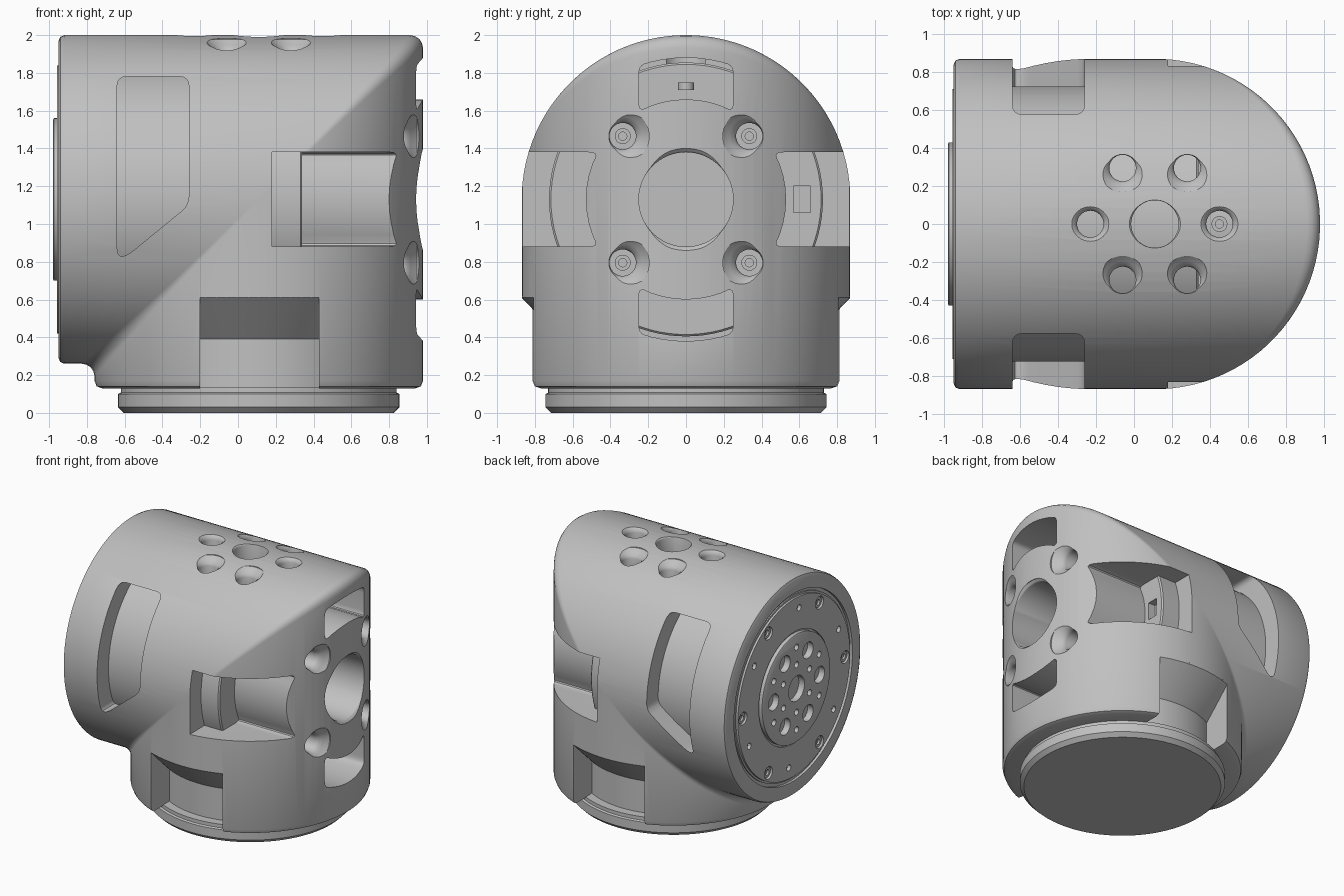
import bpy, bmesh
from math import sin, cos, pi, sqrt
from mathutils import Vector

default = bpy.data.objects.get("Cube")
if default:
    bpy.data.objects.remove(default, do_unlink=True)

R, CX, CZ = 0.87, 0.11, 1.13      # tube radius, upright axis x, level axis z
SEG = 96

grey = bpy.data.materials.new("light_grey")
grey.use_nodes = True
grey.diffuse_color = (0.53, 0.53, 0.53, 1)
grey.node_tree.nodes["Principled BSDF"].inputs["Base Color"].default_value = (0.53, 0.53, 0.53, 1)


def finish(name, bm):
    bmesh.ops.recalc_face_normals(bm, faces=bm.faces[:])
    mesh = bpy.data.meshes.new(name)
    bm.to_mesh(mesh)
    bm.free()
    mesh.materials.append(grey)
    obj = bpy.data.objects.new(name, mesh)
    bpy.context.collection.objects.link(obj)
    return obj


def loft(name, rings):
    """Closed skin through equal rings, capped at both ends."""
    bm = bmesh.new()
    loops = [[bm.verts.new(p) for p in ring] for ring in rings]
    n = len(loops[0])
    for a, b in zip(loops, loops[1:]):
        for i in range(n):
            j = (i + 1) % n
            bm.faces.new((a[i], a[j], b[j], b[i]))
    bm.faces.new(loops[0])
    bm.faces.new(loops[-1])
    return finish(name, bm)


def along_x(y=0, z=CZ):
    return lambda a, b, h: Vector((h, y + a, z + b))


def along_z(x=CX, y=0):
    return lambda a, b, h: Vector((x + a, y + b, h))


def lathe(name, profile, place, n=SEG):
    turns = [2 * pi * i / n for i in range(n)]
    return loft(name, [[place(r * cos(t), r * sin(t), h) for t in turns]
                       for r, h in profile])


def rounded(points, r, steps=4):
    """Outline with each sharp corner replaced by a short curve."""
    out = []
    for i, p in enumerate(points):
        p = Vector(p)
        a, b = Vector(points[i - 1]) - p, Vector(points[(i + 1) % len(points)]) - p
        if a.angle(b) > 2.7:
            out.append(p)
            continue
        a, b = (v.normalized() * min(r, v.length * 0.45) for v in (a, b))
        for k in range(steps + 1):
            t = k / steps
            out.append(p + a * (1 - t) ** 2 + b * t ** 2)
    return out


def prism(name, points, place, lo, hi):
    return loft(name, [[place(u, v, w) for u, v in points] for w in (lo, hi)])


def cut(target, cutter):
    """Subtract the cutter; a cut that would swallow the part is dropped."""
    before = target.data.copy()
    mod = target.modifiers.new("cut", 'BOOLEAN')
    mod.operation, mod.solver, mod.object = 'DIFFERENCE', 'EXACT', cutter
    bpy.context.view_layer.objects.active = target
    bpy.ops.object.modifier_apply(modifier=mod.name)
    if len(target.data.polygons) < len(before.polygons) / 2:
        target.data = before
    bpy.data.objects.remove(cutter, do_unlink=True)


def hole(target, place, r, floor, mouth, flare, n=32):
    """Round hole whose mouth flares softly."""
    cut(target, lathe("hole_cutter", [
        (r, floor), (r, mouth - flare * 1.3), (r + flare * 0.3, mouth - flare * 0.5),
        (r + flare, mouth), (r + flare * 2, mouth + flare), (r + flare * 2, mouth + 0.2)],
        place, n))


def surface(y):
    return sqrt(R * R - y * y)


# Housing: mitred elbow of two equal tubes, softened along the mitre
angles = [2 * pi * (i + 0.5) / SEG for i in range(SEG)]


def level_ring(r, x):
    return [(x, r * cos(t), CZ + r * sin(t)) for t in angles]


def upright_ring(r, z):
    return [(CX + r * sin(t), r * cos(t), z) for t in angles]


def mitre_ring(back, down):
    ring = []
    for t in angles:
        d = R * sin(t)
        e = 0.008 + 0.06 * sin(t) ** 2
        ring.append((CX + d - back * e, R * cos(t), CZ + d - down * e))
    return ring


housing = loft("elbow_housing", [
    level_ring(R - 0.03, -0.95), level_ring(R - 0.009, -0.941), level_ring(R, -0.92),
    mitre_ring(1, 0), mitre_ring(0.62, 0.08), mitre_ring(0.29, 0.29),
    mitre_ring(0.08, 0.62), mitre_ring(0, 1),
    upright_ring(R, 0.17), upright_ring(R - 0.011, 0.141), upright_ring(R - 0.04, 0.13)])

window = rounded([(-0.64, 1.78), (-0.26, 1.78), (-0.26, 1.1), (-0.59, 0.83), (-0.64, 0.83)], 0.05)
for side in (-1, 1):
    # Side windows with a slanted lower corner
    def sideways(u, v, w):
        return Vector((u, side * w, v))
    cut(housing, prism("window_cutter", window, sideways, 0.3, 1.0))
    # Lower pockets with a conical roof
    block = prism("pocket_cutter", [(-0.2, 0), (0.43, 0), (0.43, 0.62), (-0.2, 0.62)],
                  sideways, 0.45, 1.0)
    cut(block, lathe("pocket_core", [(0.66, -0.1), (0.66, 0.39), (0.87, 0.61), (0.87, 0.7)],
                     along_z()))
    cut(housing, block)

# Four end slots around the level axis; the two at the sides break out
steps = [-0.25 + 0.0625 * i for i in range(9)]
for k in range(4):
    ca, sa = round(cos(k * pi / 2)), round(sin(k * pi / 2))
    outline = [(u, sqrt(0.53 ** 2 - u * u)) for u in steps]
    if k % 2:
        outline += [(0.25, 1.0), (-0.25, 1.0)]
    else:
        outline += [(u, sqrt(0.75 ** 2 - u * u)) for u in reversed(steps)]
    cut(housing, prism("slot_cutter", rounded(outline, 0.05),
                       lambda u, v, w: Vector((w, u * ca - v * sa, CZ + u * sa + v * ca)),
                       0.18, 1.2))

# End face: central bore and four screw holes
hole(housing, along_x(), 0.25, 0.3, 0.965, 0.01, 64)
screws = []
for y in (-0.335, 0.335):
    for dz in (-0.335, 0.335):
        hole(housing, along_x(y, CZ + dz), 0.07, 0.6, CX + surface(y), 0.035)
        screws.append((along_x(y, CZ + dz), 0.59, 0.64))

# Top: central bore and a ring of six holes
hole(housing, along_z(), 0.125, 1.8, 2.0, 0.01, 48)
for k in range(6):
    x, y = CX + 0.34 * cos(k * pi / 3), 0.34 * sin(k * pi / 3)
    hole(housing, along_z(x, y), 0.07, 1.72, CZ + surface(y), 0.028)
screws.append((along_z(CX + 0.34, 0), 1.71, 1.75))

# Recess for the drive at the open end
cut(housing, lathe("recess_cutter", [(0.75, -1.1), (0.75, -0.93)], along_x()))

# Drive core with its end plate and output flange
core = lathe("drive_core", [
    (0.42, -0.98), (0.43, -0.975), (0.43, -0.945), (0.445, -0.945), (0.445, -0.957),
    (0.71, -0.957), (0.71, -0.94), (0.725, -0.94), (0.725, 0.33), (0.715, 0.34)], along_x())


def drill(r, radius, angle, floor, n=20):
    cut(core, lathe("drill", [(r, -1.1), (r, floor)],
                    along_x(radius * cos(angle), CZ + radius * sin(angle)), n))


drill(0.1, 0, 0, -0.8, 40)
for k in range(6):
    a = k * pi / 3
    drill(0.065, 0.29, a, -0.88)
    drill(0.025, 0.33, a + pi / 6, -0.93, 12)
    drill(0.025, 0.19, a + pi / 6, -0.93, 12)
    drill(0.05, 0.645, a, -0.93)
    drill(0.025, 0.62, a + pi / 5, -0.93, 12)
    screws.append((along_x(0.645 * cos(a), CZ + 0.645 * sin(a)), -0.92, -0.945))

# Connector port on the inner face of the core
cut(core, prism("port_cutter", [(0.57, 1.06), (0.66, 1.06), (0.66, 1.2), (0.57, 1.2)],
                lambda u, v, w: Vector((w, u, v)), 0.28, 0.5))

# Round foot under the upright tube
foot = lathe("base_ring", [
    (0.715, 0), (0.745, 0.03), (0.745, 0.1), (0.73, 0.107), (0.73, 0.135),
    (0.6, 0.135), (0.6, 0.16)], along_z())

# Screw heads with round sockets
parts = [housing, core, foot]
for i, (place, base, top) in enumerate(screws):
    dip = base + (top - base) * 0.4
    parts.append(lathe(f"screw_{i + 1}", [(0.042, base), (0.042, top), (0.022, top), (0.022, dip)],
                       place, 20))

bpy.ops.object.select_all(action='DESELECT')
for part in parts:
    part.select_set(True)
bpy.context.view_layer.objects.active = housing
bpy.ops.object.shade_smooth_by_angle(angle=0.6)
